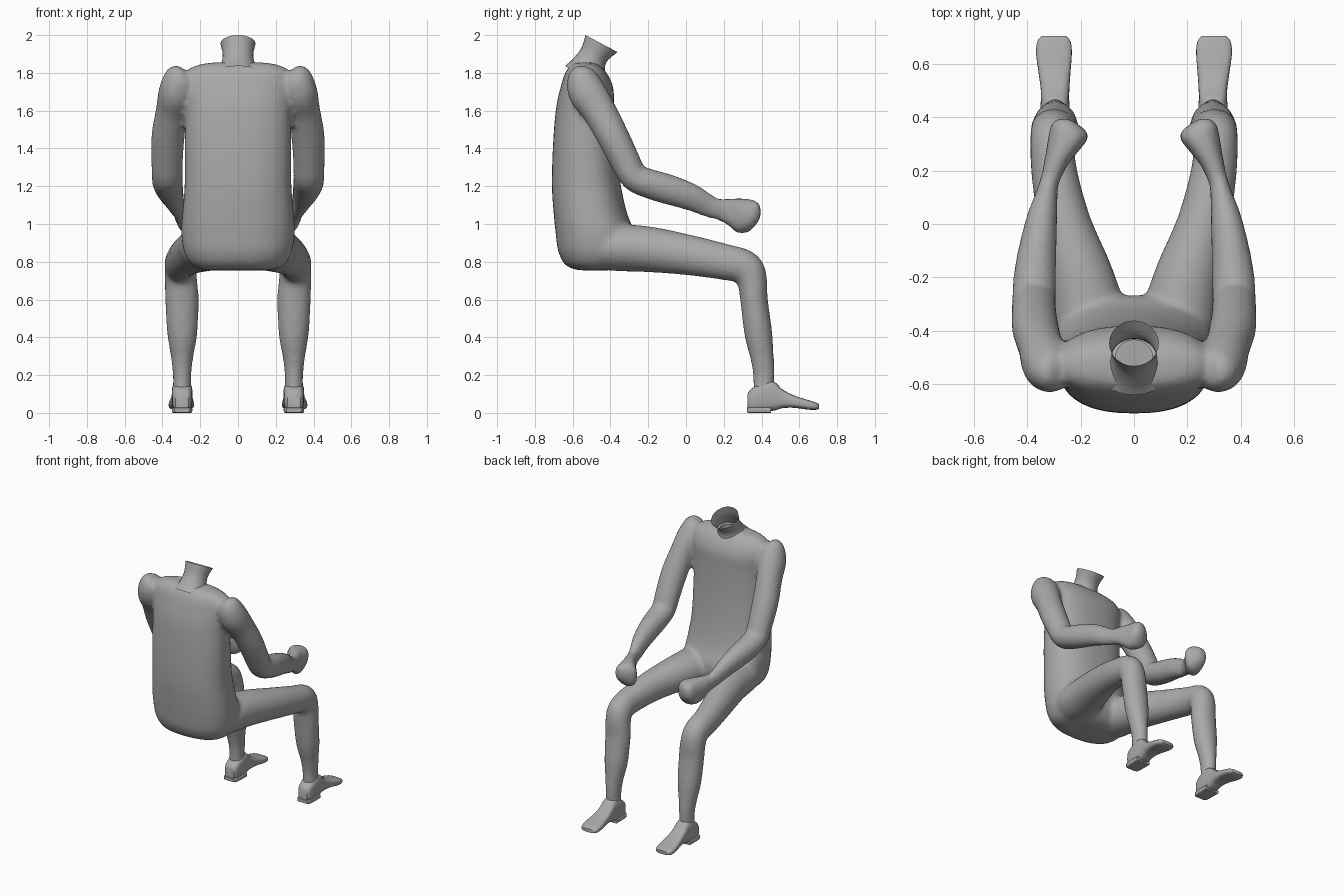
import bpy, bmesh, math
from mathutils import Vector

cube = bpy.data.objects.get("Cube")
if cube:
    bpy.data.objects.remove(cube, do_unlink=True)

GREY = (0.4, 0.4, 0.4, 1)
mat = bpy.data.materials.new("plain_grey")
mat.use_nodes = True
mat.diffuse_color = GREY
bsdf = mat.node_tree.nodes["Principled BSDF"]
bsdf.inputs["Base Color"].default_value = GREY
bsdf.inputs["Roughness"].default_value = 0.6


def smooth_sections(sections, steps=4):
    """Catmull-Rom interpolation of (x, y, z, half width, half depth) rows."""
    n, out = len(sections), []
    for i in range(n - 1):
        a, b, c, d = (sections[min(max(i + k, 0), n - 1)] for k in (-1, 0, 1, 2))
        for s in range(steps):
            t = s / steps
            out.append([0.5 * (2 * q + (r - p) * t + (2 * p - 5 * q + 4 * r - s2) * t ** 2
                               + (3 * q - p - 3 * r + s2) * t ** 3)
                        for p, q, r, s2 in zip(a, b, c, d)])
    return out + [list(sections[-1])]


def loft(bm, sections, side=1, axis=None, power=2.0, sides=28, caps=True):
    """Skin superellipse rings along a path; side=-1 mirrors across x."""
    rows = smooth_sections(sections)
    rings = []
    for i, (x, y, z, ru, rv) in enumerate(rows):
        before, after = rows[max(i - 1, 0)], rows[min(i + 1, len(rows) - 1)]
        t = Vector(axis) if axis else Vector(after[:3]) - Vector(before[:3])
        t.normalize()
        u = Vector((1, 0, 0))
        u = (u - t * u.dot(t)).normalized()
        v = t.cross(u)
        ring = []
        for k in range(sides):
            c, s = math.cos(math.tau * k / sides), math.sin(math.tau * k / sides)
            pu = math.copysign(abs(c) ** (2 / power), c) * ru
            pv = math.copysign(abs(s) ** (2 / power), s) * rv
            p = Vector((x, y, z)) + u * pu + v * pv
            ring.append(bm.verts.new((p.x * side, p.y, p.z)))
        rings.append(ring)
    for r0, r1 in zip(rings, rings[1:]):
        for k in range(sides):
            j = (k + 1) % sides
            bm.faces.new((r0[k], r0[j], r1[j], r1[k]))
    if caps:
        bm.faces.new(rings[0])
        bm.faces.new(rings[-1])


def finish(bm, name):
    bmesh.ops.recalc_face_normals(bm, faces=bm.faces)
    mesh = bpy.data.meshes.new(name)
    bm.to_mesh(mesh)
    bm.free()
    mesh.materials.append(mat)
    obj = bpy.data.objects.new(name, mesh)
    bpy.context.collection.objects.link(obj)
    return obj


def activate(obj):
    bpy.ops.object.select_all(action="DESELECT")
    obj.select_set(True)
    bpy.context.view_layer.objects.active = obj


def shade(obj, angle):
    activate(obj)
    bpy.ops.object.shade_smooth_by_angle(angle=math.radians(angle))


# Body sections: x, y, z, half width, half depth
torso = [(0, -.48, .755, .17, .09), (0, -.48, .78, .24, .155), (0, -.475, .85, .285, .2),
         (0, -.48, .95, .3, .21), (0, -.505, 1.05, .295, .195), (0, -.527, 1.2, .283, .183),
         (0, -.537, 1.4, .282, .168), (0, -.535, 1.6, .28, .155), (0, -.525, 1.72, .29, .14),
         (0, -.53, 1.8, .28, .11), (0, -.535, 1.84, .22, .075), (0, -.535, 1.855, .13, .05)]
arm = [(.285, -.56, 1.815, .03, .03), (.3, -.555, 1.79, .08, .075), (.325, -.525, 1.7, .095, .1),
       (.35, -.46, 1.6, .085, .09), (.37, -.39, 1.47, .088, .085), (.375, -.325, 1.34, .084, .08),
       (.375, -.275, 1.25, .082, .075), (.372, -.2, 1.215, .08, .078), (.362, -.1, 1.185, .072, .08),
       (.345, .02, 1.145, .058, .073), (.325, .12, 1.095, .04, .06), (.315, .18, 1.075, .034, .055)]
fist = [(.315, .15, 1.08, .032, .052), (.295, .22, 1.065, .045, .07), (.27, .27, 1.045, .06, .092),
        (.245, .33, 1.045, .076, .088), (.26, .375, 1.06, .05, .06), (.265, .395, 1.065, .02, .03)]
leg = [(.14, -.5, .87, .08, .08), (.155, -.42, .875, .14, .12), (.195, -.22, .868, .127, .122),
       (.26, 0, .838, .1, .108), (.3, .2, .8, .086, .096), (.305, .315, .77, .084, .09),
       (.302, .35, .7, .086, .08), (.297, .36, .6, .089, .073), (.295, .383, .42, .08, .074),
       (.296, .402, .3, .06, .063), (.296, .412, .2, .049, .057), (.297, .41, .09, .05, .052)]

bm = bmesh.new()
loft(bm, torso, axis=(0, 0, 1), power=2.4, sides=40)
for side in (1, -1):
    loft(bm, arm, side)
    loft(bm, fist, side, axis=(0, 1, 0), power=2.3)
    loft(bm, leg, side)
body = finish(bm, "seated_body")

# Hollow below the open neck
bm = bmesh.new()
loft(bm, [(0, -.5, 1.0, .07, .065), (0, -.5, 1.9, .07, .065)], axis=(0, 0, 1))
cutter = finish(bm, "neck_hollow_cutter")
cutter.hide_render = True

# Fuse the limbs, soften the joins, then hollow the neck
fuse = body.modifiers.new("fuse", "REMESH")
fuse.mode = "VOXEL"
fuse.voxel_size = 0.015
soften = body.modifiers.new("soften", "SMOOTH")
soften.factor = 0.5
soften.iterations = 6
hollow = body.modifiers.new("hollow", "BOOLEAN")
hollow.operation = "DIFFERENCE"
hollow.object = cutter
activate(body)
for name in ("fuse", "soften", "hollow"):
    bpy.ops.object.modifier_apply(modifier=name)
bpy.data.objects.remove(cutter, do_unlink=True)
shade(body, 50)

# Neck, open at the top and leaning forward
bm = bmesh.new()
loft(bm, [(0, -.535, 1.78, .14, .12), (0, -.518, 1.82, .1, .1), (0, -.49, 1.89, .081, .076),
          (0, -.447, 1.955, .093, .096)], axis=(0, .09, .17), caps=False)
shade(finish(bm, "neck"), 60)

# Feet with a separate heel under each
foot = [(.296, .325, .06, .035, .04), (.296, .35, .07, .05, .06), (.296, .42, .088, .055, .08),
        (.296, .47, .088, .053, .075), (.296, .51, .075, .054, .05), (.298, .57, .06, .06, .033),
        (.3, .64, .044, .067, .026), (.3, .685, .036, .062, .02), (.3, .705, .034, .045, .012)]
heel = [(.296, .322, .015, .04, .012), (.296, .345, .015, .052, .015), (.296, .45, .015, .054, .015)]
for side, label in ((1, "left"), (-1, "right")):
    bm = bmesh.new()
    loft(bm, foot, side, axis=(0, 1, 0), power=3.2)
    shade(finish(bm, label + "_foot"), 45)
    bm = bmesh.new()
    loft(bm, heel, side, axis=(0, 1, 0), power=8)
    shade(finish(bm, label + "_heel"), 35)
